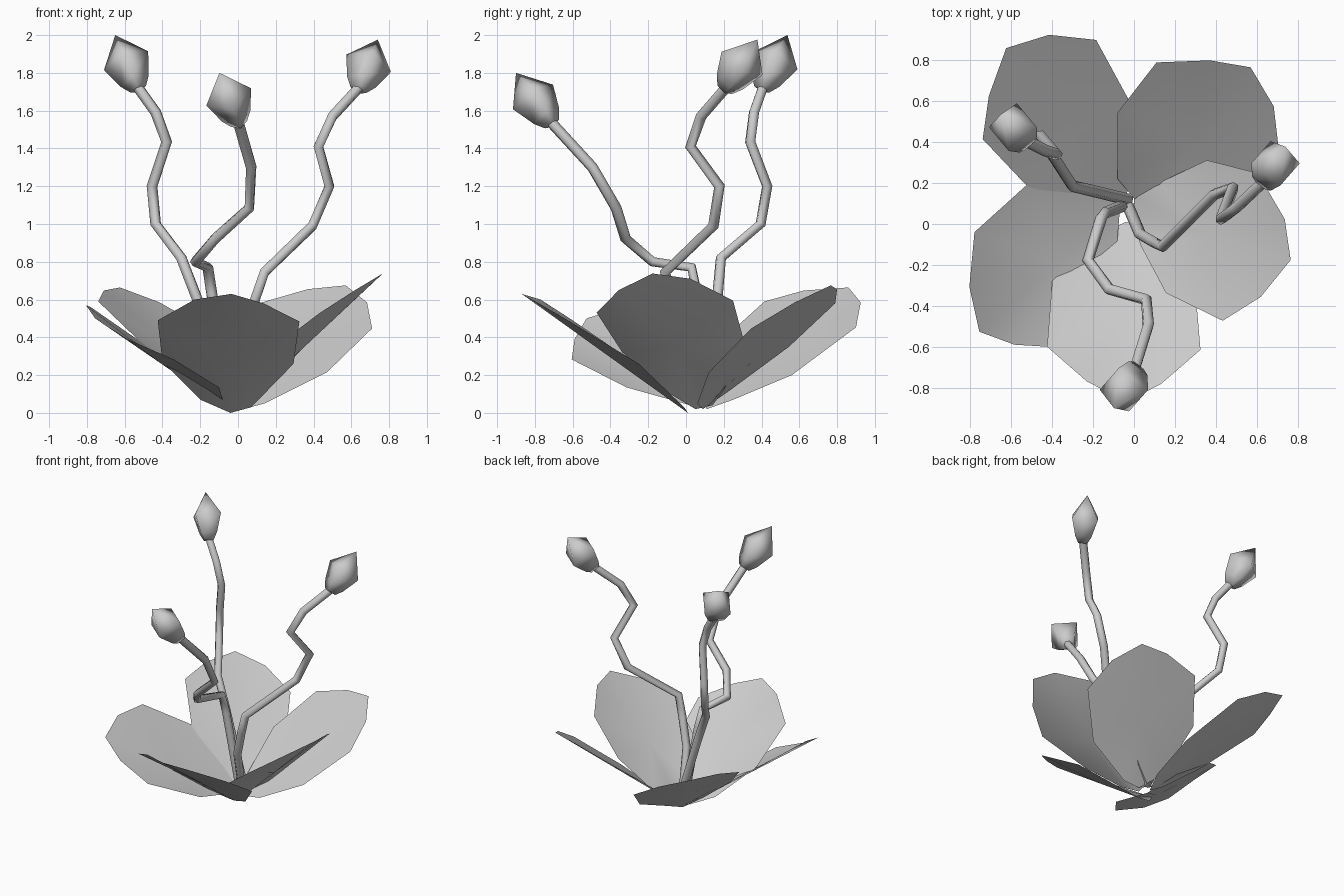
import bpy
import bmesh
from mathutils import Vector

cube = bpy.data.objects.get("Cube")
if cube:
    bpy.data.objects.remove(cube, do_unlink=True)

# One plain grey for the whole flower
grey = bpy.data.materials.new("plain_grey")
grey.use_nodes = True
colour = (0.6, 0.6, 0.6, 1)
grey.diffuse_color = colour
grey.node_tree.nodes["Principled BSDF"].inputs["Base Color"].default_value = colour

STEM_RADIUS = 0.029


def finish(name, bm):
    """Turn a bmesh into a smooth shaded grey object."""
    for face in bm.faces:
        face.smooth = True
    mesh = bpy.data.meshes.new(name)
    bm.to_mesh(mesh)
    bm.free()
    mesh.materials.append(grey)
    obj = bpy.data.objects.new(name, mesh)
    bpy.context.collection.objects.link(obj)


def petal(name, outline):
    """Thin cupped leaf: a fan from a hub on the low line from foot to tip."""
    rim_points = [Vector(p) for p in outline]
    foot = rim_points[0]
    tip = max(rim_points, key=lambda p: (p - foot).length)
    bm = bmesh.new()
    rim = [bm.verts.new(p) for p in rim_points]
    hub = bm.verts.new(foot.lerp(tip, 0.45))
    for a, b in zip(rim, rim[1:] + rim[:1]):
        bm.faces.new((hub, a, b))
    finish(name, bm)


def stem(name, path):
    """Thin crooked tube along a path."""
    curve = bpy.data.curves.new(name, "CURVE")
    curve.dimensions = "3D"
    curve.bevel_depth = STEM_RADIUS
    curve.bevel_resolution = 1
    curve.use_fill_caps = True
    spline = curve.splines.new("POLY")
    spline.points.add(len(path) - 1)
    for point, co in zip(spline.points, path):
        point.co = (*co, 1)
    spline.use_smooth = True
    curve.materials.append(grey)
    obj = bpy.data.objects.new(name, curve)
    bpy.context.collection.objects.link(obj)
    bpy.ops.object.select_all(action="DESELECT")
    obj.select_set(True)
    bpy.context.view_layer.objects.active = obj
    bpy.ops.object.convert(target="MESH")


def bud(name, base, tip):
    """Four-sided bud: narrow foot, full belly, wide ring, pointed tip."""
    base, tip = Vector(base), Vector(tip)
    axis = tip - base
    along = axis.normalized()
    side = Vector((0, 1, 0)).cross(along).normalized()
    across = along.cross(side)
    bm = bmesh.new()
    rings = []
    for t, radius in ((-0.06, 0.045), (0.1, 0.08), (0.5, 0.127)):
        centre = base + axis * t
        rings.append([bm.verts.new(centre + d * radius)
                      for d in (side, across, -side, -across)])
    point = bm.verts.new(tip)
    bm.faces.new(rings[0][::-1])
    for i in range(4):
        j = (i + 1) % 4
        for low, high in zip(rings, rings[1:]):
            bm.faces.new((low[i], low[j], high[j], high[i]))
        bm.faces.new((rings[-1][i], rings[-1][j], point))
    finish(name, bm)


# Five petals, each outlined from its foot
petal("front_petal", [
    (-.04, .01, 0), (-.2, -.07, .07), (-.4, -.28, .27), (-.425, -.6, .49),
    (-.23, -.77, .6), (-.035, -.87, .63), (.135, -.78, .58),
    (.325, -.615, .484), (.294, -.25, .26), (.07, -.01, .03)])
petal("left_front_petal", [
    (.0, .05, .02), (.03, -.1, .11), (.156, -.337, .32), (.434, -.473, .53),
    (.62, -.356, .65), (.766, -.176, .738), (.737, .024, .71),
    (.605, .249, .595), (.356, .312, .36), (.12, .2, .12), (0, .14, .04)])
petal("left_back_petal", [
    (.03, .09, .02), (.14, .06, .05), (.47, .12, .214), (.71, .345, .447),
    (.683, .576, .585), (.57, .766, .675), (.37, .8, .655), (.11, .79, .58),
    (-.08, .545, .35), (-.08, .22, .11)])
petal("right_back_petal", [
    (-.05, .11, .02), (0, .25, .07), (0, .56, .2), (-.185, .9, .453),
    (-.415, .925, .585), (-.625, .86, .664), (-.71, .625, .648),
    (-.74, .415, .59), (-.48, .14, .34), (-.2, .07, .12)])
petal("right_front_petal", [
    (-.07, .06, .03), (-.17, .26, .13), (-.52, .195, .38), (-.78, -.04, .56),
    (-.805, -.307, .57), (-.756, -.527, .5), (-.585, -.59, .39),
    (-.34, -.605, .283), (-.1, -.315, .135)])

# Three crooked stems, each topped by a bud
stamens = {
    "right": ([(-.03, .12, .07), (-.215, .165, .6), (-.3, .185, .82),
               (-.436, .395, 1), (-.455, .43, 1.2), (-.378, .34, 1.435),
               (-.435, .36, 1.59), (-.535, .41, 1.73)], (-.65, .537, 2)),
    "left": ([(-.03, .09, .07), (.03, -.05, .4), (.09, -.085, .6),
              (.14, -.11, .745), (.394, .145, .99), (.484, .177, 1.2),
              (.426, .024, 1.41), (.5, .08, 1.57), (.643, .215, 1.725)],
             (.74, .378, 1.976)),
    "front": ([(-.05, .09, .07), (-.14, .055, .64), (-.16, .03, .77),
               (-.225, -.177, .8), (-.12, -.32, .923), (.06, -.37, 1.085),
               (.07, -.495, 1.3), (0, -.72, 1.545)], (-.098, -.9, 1.8)),
}
for side_name, (path, tip) in stamens.items():
    stem(side_name + "_stem", path)
    bud(side_name + "_bud", path[-1], tip)
